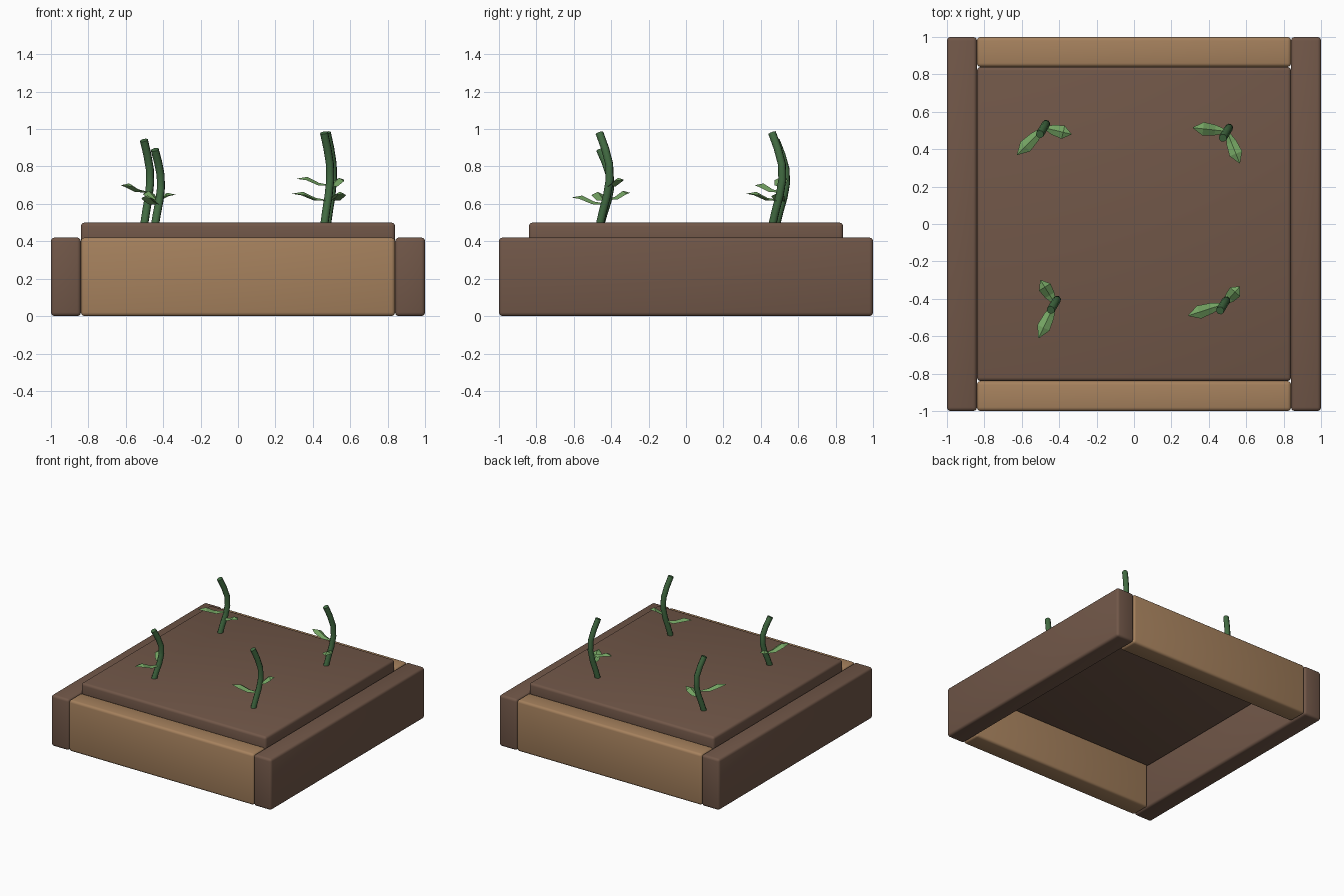
import bpy, bmesh
from math import radians
from mathutils import Vector

if "Cube" in bpy.data.objects:
    bpy.data.objects.remove(bpy.data.objects["Cube"])


def material(name, rgb):
    m = bpy.data.materials.new(name)
    m.use_nodes = True
    m.diffuse_color = (*rgb, 1)
    m.node_tree.nodes["Principled BSDF"].inputs["Base Color"].default_value = (*rgb, 1)
    return m


BROWN = material("dark brown", (0.165, 0.095, 0.065))
TAN = material("light wood", (0.38, 0.22, 0.11))
STEM = material("stem green", (0.055, 0.15, 0.055))
LEAF = material("leaf green", (0.17, 0.36, 0.12))


def smooth(ob, angle):
    bpy.ops.object.select_all(action="DESELECT")
    ob.select_set(True)
    bpy.context.view_layer.objects.active = ob
    bpy.ops.object.shade_smooth_by_angle(angle=radians(angle))


def add_mesh(name, bm, mat):
    bmesh.ops.recalc_face_normals(bm, faces=bm.faces)
    me = bpy.data.meshes.new(name)
    bm.to_mesh(me)
    bm.free()
    me.materials.append(mat)
    ob = bpy.data.objects.new(name, me)
    bpy.context.collection.objects.link(ob)
    return ob


def rounded_box(name, low, high, mat):
    low, high = Vector(low), Vector(high)
    bm = bmesh.new()
    bmesh.ops.create_cube(bm, size=1)
    for v in bm.verts:
        v.co = (low + high) / 2 + v.co * (high - low)
    bmesh.ops.bevel(bm, geom=bm.edges[:], offset=0.02, segments=3,
                    profile=0.5, affect="EDGES")
    smooth(add_mesh(name, bm, mat), 40)


def stem(name, base, top_z):
    # Eight-sided tube that bows out and returns above its root
    curve = bpy.data.curves.new(name, "CURVE")
    curve.dimensions = "3D"
    curve.bevel_depth = 0.022
    curve.bevel_resolution = 2
    curve.use_fill_caps = True
    bow = (0, 0.35, 0.75, 1, 0.95, 0.55, 0)
    line = curve.splines.new("POLY")
    line.points.add(len(bow) - 1)
    for i, b in enumerate(bow):
        z = 0.48 + (top_z - 0.48) * i / (len(bow) - 1)
        line.points[i].co = (base[0] + 0.033 * b, base[1] + 0.055 * b, z, 1)
    ob = bpy.data.objects.new(name, curve)
    bpy.context.collection.objects.link(ob)
    curve.materials.append(STEM)
    bpy.ops.object.select_all(action="DESELECT")
    ob.select_set(True)
    bpy.context.view_layer.objects.active = ob
    bpy.ops.object.convert(target="MESH")
    smooth(bpy.context.object, 50)


def leaf(name, root, tip):
    # Pointed leaf creased along its midrib, arching over to a drooping tip
    root, tip = Vector(root), Vector(tip)
    along = tip - root
    side = along.cross(Vector((0, 0, 1))).normalized()
    bm = bmesh.new()
    rows = []
    for t, half, lift in ((0, 0.008, 0), (0.35, 0.028, 0.0),
                          (0.7, 0.036, 0.02), (1, 0.002, 0)):
        mid = root + along * t + Vector((0, 0, lift))
        drop = Vector((0, 0, half * 0.5))
        rows.append([bm.verts.new(p) for p in
                     (mid - side * half - drop, mid, mid + side * half - drop)])
    for a, b in zip(rows, rows[1:]):
        for i in range(2):
            bm.faces.new((a[i], a[i + 1], b[i + 1], b[i]))
    add_mesh(name, bm, LEAF)


# Wooden frame
for s, name in ((1, "left"), (-1, "right")):
    x = sorted((s * 0.84, s))
    rounded_box(name + "_board", (x[0], -1, 0), (x[1], 1, 0.42), BROWN)
for s, name in ((-1, "front"), (1, "back")):
    y = sorted((s * 0.84, s))
    rounded_box(name + "_board", (-0.84, y[0], 0), (0.84, y[1], 0.42), TAN)

# Soil slab
rounded_box("soil", (-0.84, -0.84, 0.35), (0.84, 0.84, 0.5), BROWN)

# Seedlings: root, height and two leaf tips each
plants = {
    "front_right": ((-0.445, -0.46), 0.89, ((-0.5, -0.3, 0.66), (-0.51, -0.61, 0.635))),
    "back_right": ((-0.503, 0.48), 0.94, ((-0.625, 0.37, 0.70), (-0.335, 0.48, 0.65))),
    "front_left": ((0.46, -0.463), 0.98, ((0.29, -0.49, 0.655), (0.565, -0.335, 0.73))),
    "back_left": ((0.475, 0.46), 0.98, ((0.315, 0.515, 0.735), (0.565, 0.325, 0.655))),
}
for name, (base, top_z, tips) in plants.items():
    stem(name + "_stem", base, top_z)
    for i, tip in enumerate(tips):
        root = (base[0] + 0.022, base[1] + 0.035, tip[2] - 0.035)
        leaf(f"{name}_leaf_{i + 1}", root, tip)
